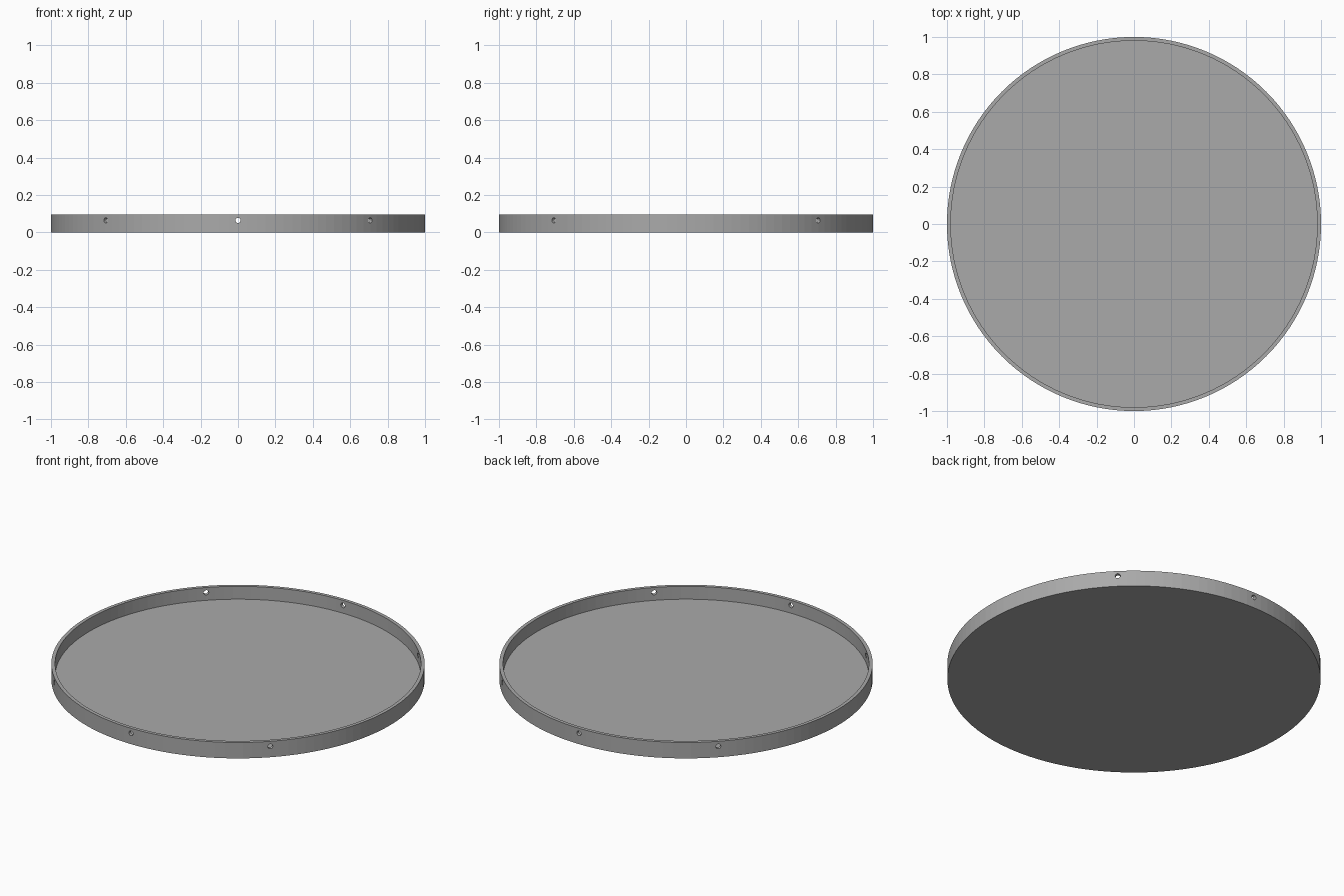
import bpy, bmesh, math
from mathutils import Matrix, Vector

if "Cube" in bpy.data.objects:
    bpy.data.objects.remove(bpy.data.objects["Cube"])

R, WALL, HEIGHT, FLOOR = 1.0, 0.02, 0.094, 0.018
HOLE_R, HOLE_Z, SEGMENTS = 0.014, 0.064, 128

grey = bpy.data.materials.new("grey metal")
grey.diffuse_color = (0.40, 0.40, 0.40, 1)
grey.use_nodes = True
grey.node_tree.nodes["Principled BSDF"].inputs["Base Color"].default_value = grey.diffuse_color


def new_object(name, bm):
    bmesh.ops.recalc_face_normals(bm, faces=bm.faces)
    mesh = bpy.data.meshes.new(name)
    bm.to_mesh(mesh)
    bm.free()
    mesh.materials.append(grey)
    obj = bpy.data.objects.new(name, mesh)
    bpy.context.collection.objects.link(obj)
    return obj


# Shallow round tray: disc floor with a thin upright rim
bm = bmesh.new()
profile = [(R, 0), (R, HEIGHT), (R - WALL, HEIGHT), (R - WALL, FLOOR)]
rings = [[bm.verts.new((r * math.cos(t), r * math.sin(t), z))
          for t in (2 * math.pi * i / SEGMENTS for i in range(SEGMENTS))]
         for r, z in profile]
for a, b in zip(rings, rings[1:]):
    for i in range(SEGMENTS):
        j = (i + 1) % SEGMENTS
        bm.faces.new((a[i], a[j], b[j], b[i]))
bm.faces.new(rings[0])
bm.faces.new(rings[-1])
tray = new_object("tray", bm)

# Radial pins that drill six screw holes through the rim
bm = bmesh.new()
for deg in (45, 90, 135, 225, 270, 315):
    d = Vector((math.cos(math.radians(deg)), math.sin(math.radians(deg)), 0))
    place = Matrix.Translation(d * (R - WALL / 2) + Vector((0, 0, HOLE_Z)))
    turn = d.to_track_quat('Z', 'Y').to_matrix().to_4x4()
    bmesh.ops.create_cone(bm, cap_ends=True, segments=24, radius1=HOLE_R,
                          radius2=HOLE_R, depth=0.1, matrix=place @ turn)
cutter = new_object("hole_cutter", bm)
cutter.hide_render = True
cutter.hide_set(True)

drill = tray.modifiers.new("screw holes", 'BOOLEAN')
drill.operation = 'DIFFERENCE'
drill.solver = 'EXACT'
drill.object = cutter
